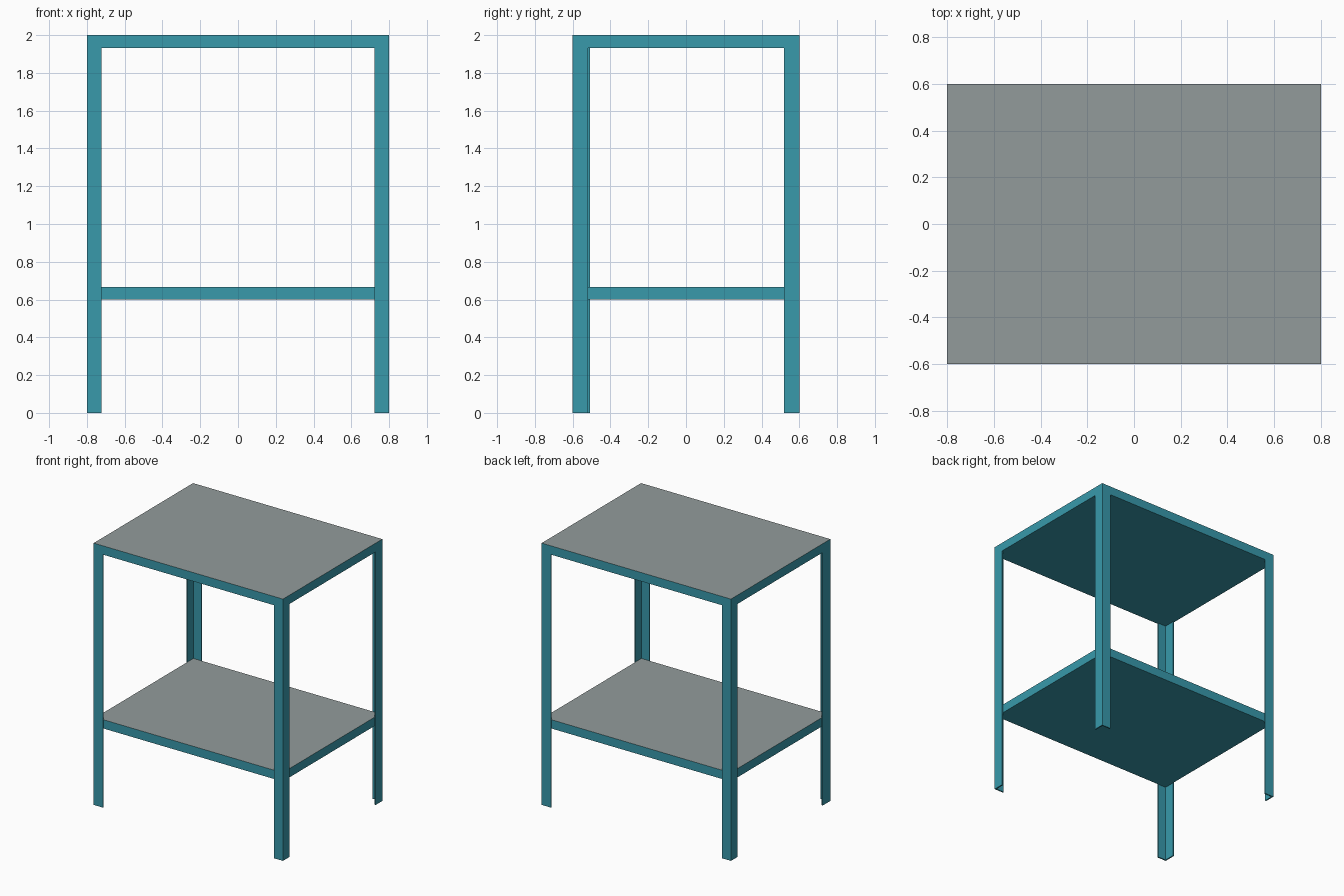
import bpy
import bmesh

if "Cube" in bpy.data.objects:
    bpy.data.objects.remove(bpy.data.objects["Cube"])

HX, HY = 0.8, 0.6      # half width and depth
T = 0.01               # sheet thickness of the angle legs
RIM = 0.067            # shelf height


def material(name, rgb):
    m = bpy.data.materials.new(name)
    m.diffuse_color = (*rgb, 1)
    m.use_nodes = True
    m.node_tree.nodes["Principled BSDF"].inputs["Base Color"].default_value = m.diffuse_color
    return m


teal = material("teal_paint", (0.04, 0.32, 0.41))
grey = material("grey_surface", (0.29, 0.33, 0.33))


def prism(name, outline, z0, z1, grey_top=False):
    """Extrude a flat outline upward from z0 to z1."""
    bm = bmesh.new()
    base = bm.faces.new([bm.verts.new((x, y, z0)) for x, y in outline])
    ext = bmesh.ops.extrude_face_region(bm, geom=[base], use_keep_orig=True)
    for v in ext["geom"]:
        if isinstance(v, bmesh.types.BMVert):
            v.co.z = z1
    bmesh.ops.recalc_face_normals(bm, faces=bm.faces)
    if grey_top:
        for f in bm.faces:
            f.material_index = 1 if f.normal.z > 0.9 else 0
    mesh = bpy.data.meshes.new(name)
    bm.to_mesh(mesh)
    bm.free()
    mesh.materials.append(teal)
    if grey_top:
        mesh.materials.append(grey)
    obj = bpy.data.objects.new(name, mesh)
    bpy.context.collection.objects.link(obj)
    return obj


def shelf(name, inset, top):
    x, y = HX - inset, HY - inset
    prism(name, [(-x, -y), (x, -y), (x, y), (-x, y)], top - RIM, top, True)


# Top covers the leg ends, lower shelf sits inside the angle legs
shelf("top_shelf", 0, 2.0)
shelf("lower_shelf", T, 0.667)

# Four L-section legs with the corner facing outward
for sx, side in ((-1, "left"), (1, "right")):
    for sy, end in ((-1, "front"), (1, "back")):
        wx = 0.077
        wy = 0.092 if (sx, sy) == (-1, -1) else 0.08
        profile = [(0, 0), (wx, 0), (wx, T), (T, T), (T, wy), (0, wy)]
        outline = [(sx * (HX - a), sy * (HY - b)) for a, b in profile]
        prism(f"{end}_{side}_leg", outline, 0, 2.0 - RIM)
